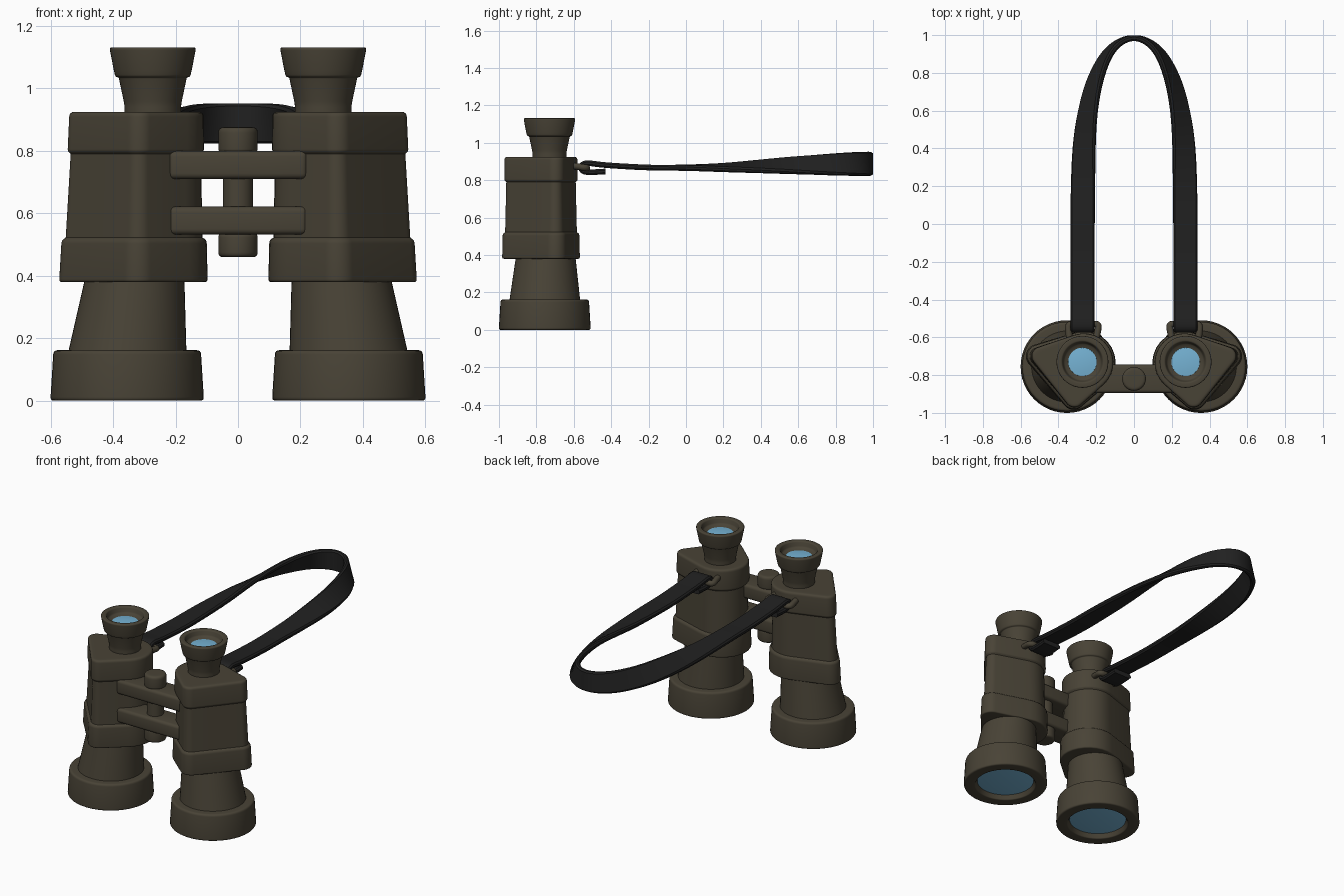
import bpy, bmesh, math
from mathutils import Vector

if "Cube" in bpy.data.objects:
    bpy.data.objects.remove(bpy.data.objects["Cube"])


def material(name, rgb):
    m = bpy.data.materials.new(name)
    m.diffuse_color = (*rgb, 1)
    m.use_nodes = True
    m.node_tree.nodes["Principled BSDF"].inputs["Base Color"].default_value = m.diffuse_color
    return m


OLIVE = material("olive_brown_rubber", (0.066, 0.056, 0.037))
BLACK = material("black_webbing", (0.0155, 0.0155, 0.0155))
BLUE = material("blue_glass", (0.18, 0.45, 0.66))


def finish(ob, mat, mirror=True, angle=38):
    ob.data.materials.append(mat)
    bpy.ops.object.select_all(action='DESELECT')
    ob.select_set(True)
    bpy.context.view_layer.objects.active = ob
    bpy.ops.object.shade_smooth_by_angle(angle=math.radians(angle))
    if mirror:
        ob.modifiers.new("mirror", 'MIRROR')
    return ob


def add_mesh(name, bm, mat, mirror=True):
    bmesh.ops.recalc_face_normals(bm, faces=bm.faces)
    me = bpy.data.meshes.new(name)
    bm.to_mesh(me)
    bm.free()
    ob = bpy.data.objects.new(name, me)
    bpy.context.collection.objects.link(ob)
    return finish(ob, mat, mirror)


def loft(name, rings, mat, mirror=True, cap_end=True):
    """Skin a list of equal-length rings of points."""
    bm = bmesh.new()
    vs = [[bm.verts.new(p) for p in r] for r in rings]
    n = len(vs[0])
    for a, b in zip(vs, vs[1:]):
        for i in range(n):
            j = (i + 1) % n
            bm.faces.new((a[i], a[j], b[j], b[i]))
    bm.faces.new(vs[0])
    if cap_end:
        bm.faces.new(vs[-1])
    return add_mesh(name, bm, mat, mirror)


def fillet(profile, segs=4):
    """Round the inner corners of (r, z, radius) points."""
    out = [Vector(profile[0][:2])]
    for k in range(1, len(profile) - 1):
        a, p, b = (Vector(q[:2]) for q in profile[k - 1:k + 2])
        f = profile[k][2]
        if f == 0:
            out.append(p)
            continue
        s = p + (a - p).normalized() * f
        e = p + (b - p).normalized() * f
        for i in range(segs + 1):
            t = i / segs
            out.append(s * (1 - t) ** 2 + p * 2 * t * (1 - t) + e * t * t)
    out.append(Vector(profile[-1][:2]))
    return out


def circle(cx, cy, r, z, n=48):
    return [(cx + r * math.cos(2 * math.pi * i / n),
             cy + r * math.sin(2 * math.pi * i / n), z) for i in range(n)]


def lathe(name, cx, cy, profile, mat, mirror=True):
    return loft(name, [circle(cx, cy, r, z) for r, z in fillet(profile)], mat, mirror)


def prism_ring(off, z, n=12):
    """Rounded triangle around three corner circles, growing towards the bottom."""
    t = (0.925 - z) / 0.545
    cs = [(Vector((0.265, -0.735)), 0.155 + off),
          (Vector((0.315 + 0.005 * t, -0.92)), 0.05 + off),
          (Vector((0.49 + 0.02 * t, -0.70)), 0.05 + off)]
    ang = []
    for k in range(3):
        (p, r), (q, s) = cs[k], cs[(k + 1) % 3]
        d = q - p
        ang.append(math.atan2(d.y, d.x) - math.acos((r - s) / d.length))
    pts = []
    for k, (c, r) in enumerate(cs):
        a0 = ang[k - 1]
        da = (ang[k] - a0) % (2 * math.pi)
        for i in range(n + 1):
            a = a0 + da * i / n
            pts.append((c.x + r * math.cos(a), c.y + r * math.sin(a), z))
    return pts


# Objective housings, lenses and tapered barrels
OX, OY = 0.355, -0.755
lathe("objective_ring", OX, OY,
      [(0.165, 0.03, 0), (0.178, 0.0, 0.006), (0.246, 0.0, 0.012),
       (0.236, 0.162, 0.014), (0.18, 0.162, 0)], OLIVE)
lathe("objective_lens", OX, OY,
      [(0.168, 0.031, 0), (0.167, 0.028, 0), (0.13, 0.023, 0),
       (0.08, 0.019, 0), (0.03, 0.017, 0)], BLUE)
loft("barrel", [circle(OX, OY, 0.19, 0.15), circle(0.33, -0.75, 0.158, 0.40)], OLIVE)

# Prism housings with a raised band at the bottom and top
body = fillet([(-0.06, 0.38, 0), (0.013, 0.38, 0.01), (0.010, 0.515, 0.012),
               (-0.003, 0.522, 0), (-0.009, 0.79, 0), (0.001, 0.80, 0.006),
               (0.0, 0.925, 0.016), (-0.03, 0.925, 0)])
loft("prism_housing", [prism_ring(o, z) for o, z in body], OLIVE)

# Eyepieces
EX, EY = 0.273, -0.73
lathe("eyepiece", EX, EY,
      [(0.09, 0.90, 0), (0.091, 0.95, 0.01), (0.109, 1.035, 0.004),
       (0.120, 1.037, 0.008), (0.126, 1.065, 0.008), (0.139, 1.132, 0.01),
       (0.108, 1.132, 0.008), (0.098, 1.10, 0.006), (0.076, 1.088, 0)], OLIVE)
lathe("eyepiece_lens", EX, EY,
      [(0.076, 1.086, 0), (0.075, 1.089, 0), (0.05, 1.092, 0), (0.02, 1.094, 0)], BLUE)

# Hinge bridge: two arms and a pin with end knobs
for name, z in (("lower_bridge_arm", 0.577), ("upper_bridge_arm", 0.755)):
    bm = bmesh.new()
    bmesh.ops.create_cube(bm, size=1)
    for v in bm.verts:
        v.co = (v.co.x * 0.444, v.co.y * 0.15 - 0.82, v.co.z * 0.09 + z)
    bmesh.ops.bevel(bm, geom=bm.edges[:], offset=0.018, segments=4,
                    profile=0.5, affect='EDGES')
    add_mesh(name, bm, OLIVE, False)
lathe("hinge_pin", 0, -0.82,
      [(0.03, 0.46, 0), (0.063, 0.46, 0.016), (0.063, 0.535, 0.012), (0.048, 0.535, 0),
       (0.048, 0.795, 0), (0.063, 0.795, 0.012), (0.063, 0.876, 0.018),
       (0.03, 0.876, 0)], OLIVE, False)

# Strap lugs: bent rods on the back of each housing
cu = bpy.data.curves.new("strap_lug", 'CURVE')
cu.dimensions = '3D'
cu.bevel_depth = 0.018
cu.bevel_resolution = 3
sp = cu.splines.new('NURBS')
path = [(0.205, -0.63), (0.195, -0.58), (0.185, -0.53), (0.225, -0.53), (0.265, -0.53),
        (0.305, -0.53), (0.35, -0.53), (0.345, -0.58), (0.335, -0.65)]
sp.points.add(len(path) - 1)
for p, (x, y) in zip(sp.points, path):
    p.co = (x, y, 0.866 - (y + 0.53) * 0.15, 1)
sp.use_endpoint_u = True
sp.order_u = 3
lug = bpy.data.objects.new("strap_lug", cu)
bpy.context.collection.objects.link(lug)
lug.select_set(True)
bpy.context.view_layer.objects.active = lug
bpy.ops.object.select_all(action='DESELECT')
lug.select_set(True)
bpy.ops.object.convert(target='MESH')
finish(bpy.context.view_layer.objects.active, OLIVE)

# Neck strap: folded tail, loop round the lug, then a leg twisting on edge at the arch
keys = [(0.272, -0.43, 0.847, 0), (0.272, -0.51, 0.843, 0), (0.272, -0.552, 0.850, 0),
        (0.272, -0.558, 0.878, 0), (0.272, -0.525, 0.891, 0), (0.272, -0.42, 0.880, 0),
        (0.272, -0.2, 0.868, 0), (0.272, 0.0, 0.867, 2), (0.270, 0.2, 0.868, 10),
        (0.264, 0.4, 0.874, 24), (0.249, 0.56, 0.879, 38), (0.220, 0.71, 0.882, 52),
        (0.178, 0.83, 0.885, 65), (0.128, 0.915, 0.887, 76), (0.066, 0.967, 0.888, 85),
        (0.0, 0.984, 0.888, 90)]
pts = [Vector(k) for k in keys]
ext = [2 * pts[0] - pts[1]] + pts + [Vector((-0.066, 0.967, 0.888, 95))]
smooth = []
for k in range(1, len(ext) - 2):
    a, b, c, d = ext[k - 1:k + 3]
    for i in range(4):
        t = i / 4
        smooth.append(0.5 * (2 * b + (c - a) * t + (2 * a - 5 * b + 4 * c - d) * t * t
                             + (3 * b - a - 3 * c + d) * t ** 3))
smooth.append(pts[-1])
section = [(-0.064, -0.006), (-0.056, -0.015), (0.056, -0.015), (0.064, -0.006),
           (0.064, 0.006), (0.056, 0.015), (-0.056, 0.015), (-0.064, 0.006)]
rings = []
for i, p in enumerate(smooth):
    tan = (smooth[min(i + 1, len(smooth) - 1)] - smooth[max(i - 1, 0)]).to_3d().normalized()
    if i == len(smooth) - 1:
        tan = Vector((-1, 0, 0))
    out = Vector((1, 0, 0)) if p.y < -0.1 else Vector((tan.y, -tan.x, 0)).normalized()
    nor = out.cross(tan)
    a = math.radians(p.w)
    w = out * math.cos(a) - nor * math.sin(a)
    n = nor * math.cos(a) + out * math.sin(a)
    rings.append([p.to_3d() + w * u + n * v for u, v in section])
loft("neck_strap", rings, BLACK, True, False)
